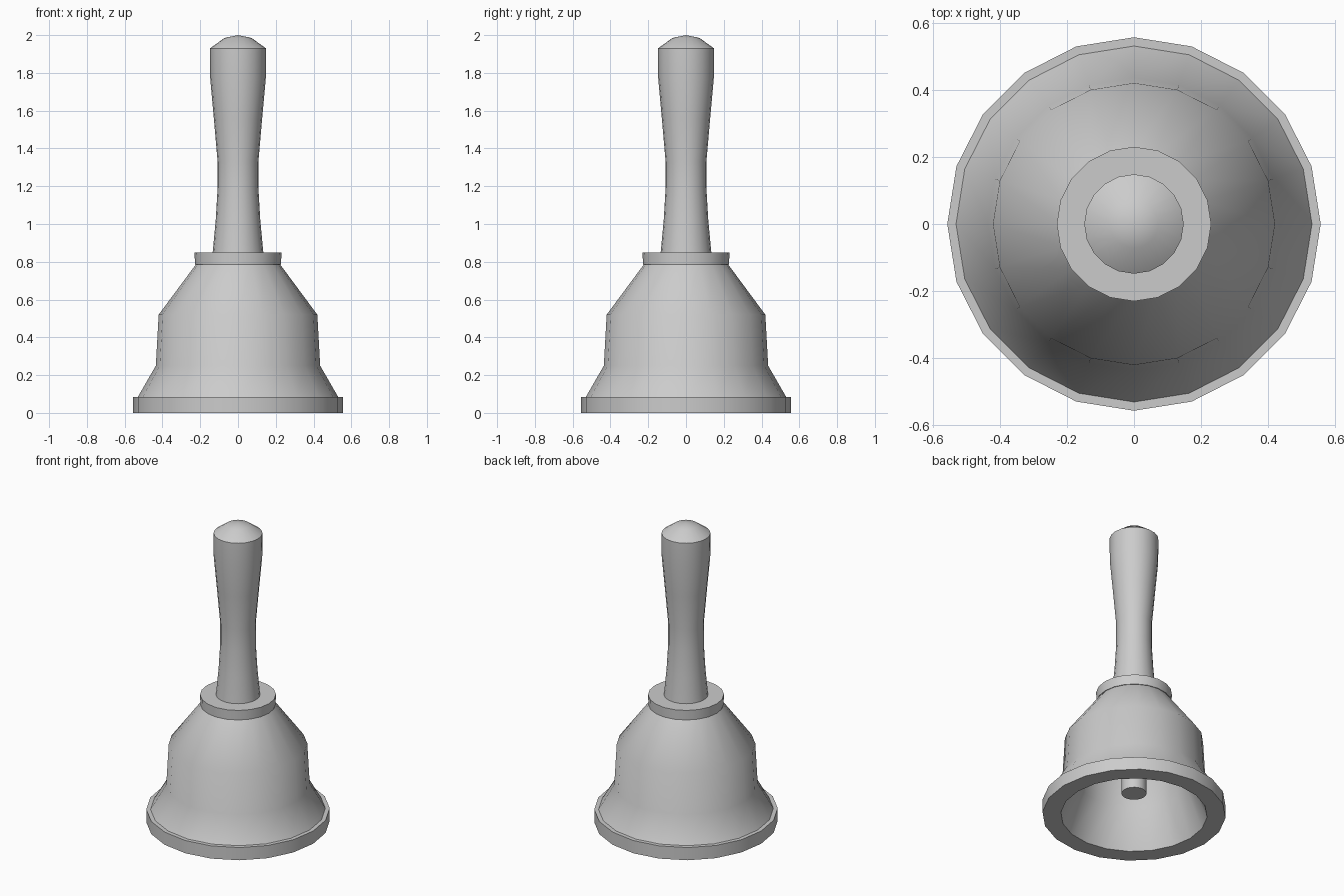
import bpy, bmesh, math

if "Cube" in bpy.data.objects:
    bpy.data.objects.remove(bpy.data.objects["Cube"])

SIDES = 20


def lathe(name, profile, flat_rings=(), angle=40):
    """Revolve an (r, z) profile about z; rings listed in flat_rings stay faceted."""
    bm = bmesh.new()
    rings = []
    for r, z in profile:
        if r == 0:
            rings.append([bm.verts.new((0, 0, z))] * SIDES)
        else:
            rings.append([bm.verts.new((r * math.cos(i * math.tau / SIDES),
                                        r * math.sin(i * math.tau / SIDES), z))
                          for i in range(SIDES)])
    for k in range(len(rings) - 1):
        a, b = rings[k], rings[k + 1]
        for i in range(SIDES):
            j = (i + 1) % SIDES
            face = bm.faces.new(dict.fromkeys((a[i], a[j], b[j], b[i])))
            face.smooth = k not in flat_rings
    bmesh.ops.recalc_face_normals(bm, faces=bm.faces)
    mesh = bpy.data.meshes.new(name)
    bm.to_mesh(mesh)
    bm.free()
    mesh.set_sharp_from_angle(angle=math.radians(angle))
    obj = bpy.data.objects.new(name, mesh)
    bpy.context.collection.objects.link(obj)
    return obj


# Hollow bell: faceted inside first, then the rim and the smooth outside
lathe("bell_body", [
    (0, 0.73), (0.14, 0.73), (0.325, 0.48), (0.345, 0.25), (0.444, 0),
    (0.556, 0), (0.556, 0.085), (0.53, 0.085), (0.435, 0.25),
    (0.42, 0.52), (0.22, 0.79), (0, 0.79)], flat_rings=range(5))

# Collar between bell and handle
lathe("collar", [(0, 0.785), (0.228, 0.785), (0.23, 0.85), (0, 0.85)])

# Waisted handle with a low domed end
lathe("handle", [
    (0, 0.84), (0.134, 0.85), (0.118, 1.02), (0.108, 1.19), (0.108, 1.33),
    (0.128, 1.56), (0.147, 1.77), (0.148, 1.93), (0.072, 1.985), (0, 2.0)])

# Clapper hanging inside the bell
lathe("clapper", [(0, 0.15), (0.076, 0.15), (0.076, 0.74), (0, 0.74)])
